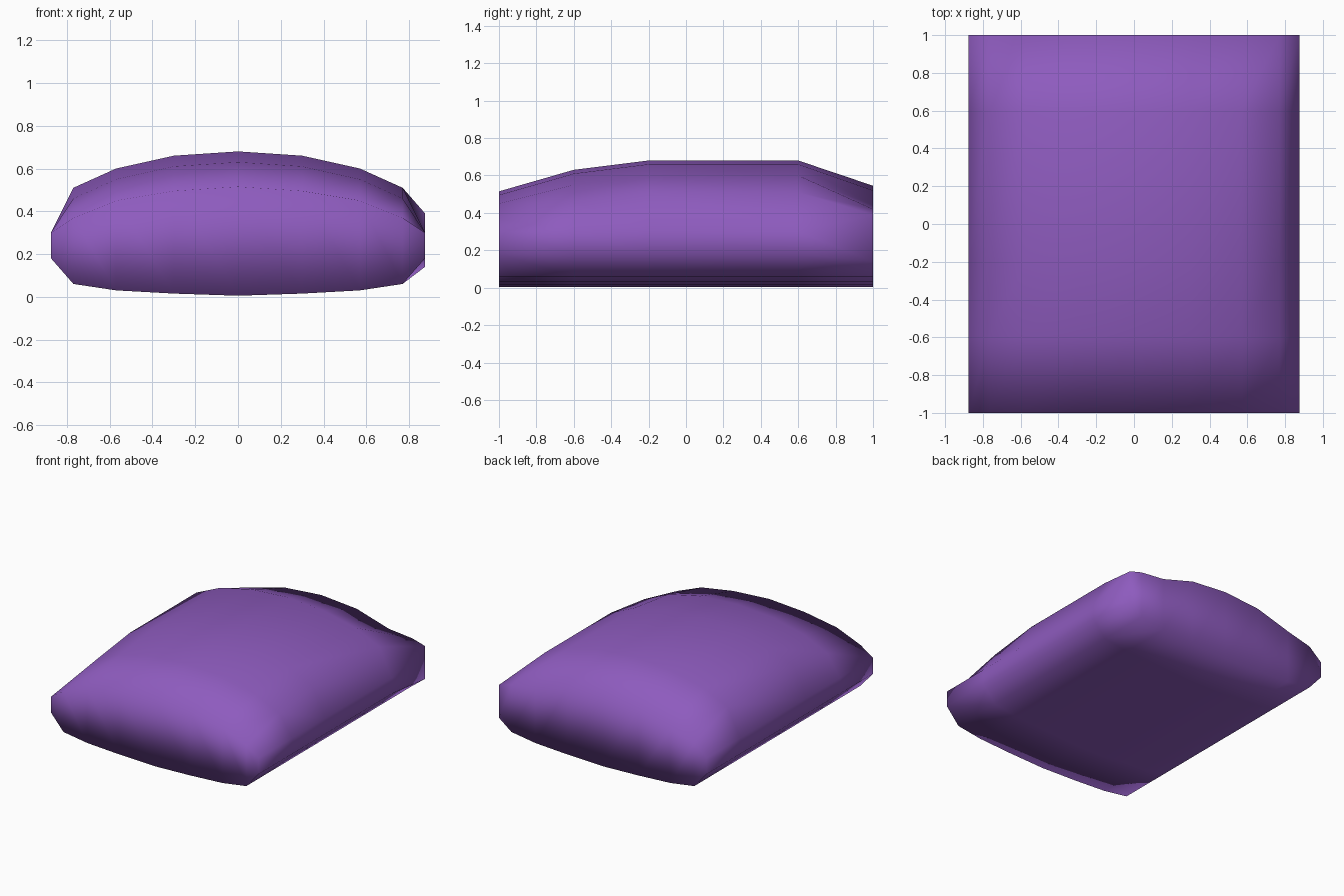
import bpy
import bmesh

cube = bpy.data.objects.get("Cube")
if cube:
    bpy.data.objects.remove(cube, do_unlink=True)

# One colour for the whole shell
purple = bpy.data.materials.new("purple")
purple.use_nodes = True
colour = (0.27, 0.105, 0.515, 1.0)
purple.diffuse_color = colour
purple.node_tree.nodes["Principled BSDF"].inputs["Base Color"].default_value = colour

# Half widths of the columns and the constant underside, centre to side
WIDTHS = [0.0, 0.30, 0.57, 0.77, 0.875]
UNDER = [0.005, 0.015, 0.03, 0.06, 0.18]

# Upper outline of each cross-section, centre to side
ROOF = [0.68, 0.66, 0.60, 0.51, 0.30]
SECTIONS = [
    (-1.0, [0.515, 0.495, 0.45, 0.37, 0.30]),
    (-0.6, [0.63, 0.61, 0.55, 0.46, 0.30]),
    (-0.2, ROOF),
    (0.6, ROOF),
    (1.0, [0.545, 0.52, 0.44, 0.39, 0.30]),
]


def mirrored(values, sign=1):
    """Run a centre-to-side list across the full width."""
    return [sign * v for v in reversed(values[1:])] + list(values)


bm = bmesh.new()
xs = mirrored(WIDTHS, -1)
count = len(xs)
rings = []
for y, top in SECTIONS:
    upper, lower = mirrored(top), mirrored(UNDER)
    if y == 1.0:
        # The rear corner on the left side flares taller
        upper[-2:] = [0.42, 0.39]
        lower[-1] = 0.14
    ring = [bm.verts.new((x, y, z)) for x, z in zip(xs, upper)]
    ring += [bm.verts.new((x, y, z)) for x, z in reversed(list(zip(xs, lower)))]
    rings.append(ring)

# Skin between neighbouring cross-sections
size = 2 * count
for a, b in zip(rings, rings[1:]):
    for i in range(size):
        j = (i + 1) % size
        bm.faces.new((a[i], a[j], b[j], b[i]))

# Front and back ends, closed in upright columns
for ring in (rings[0], rings[-1]):
    for i in range(count - 1):
        bm.faces.new((ring[i], ring[i + 1], ring[size - 2 - i], ring[size - 1 - i]))

bmesh.ops.recalc_face_normals(bm, faces=bm.faces)
for face in bm.faces:
    face.smooth = True

mesh = bpy.data.meshes.new("rounded_shell")
bm.to_mesh(mesh)
bm.free()
mesh.materials.append(purple)
shell = bpy.data.objects.new("rounded_shell", mesh)
bpy.context.collection.objects.link(shell)
